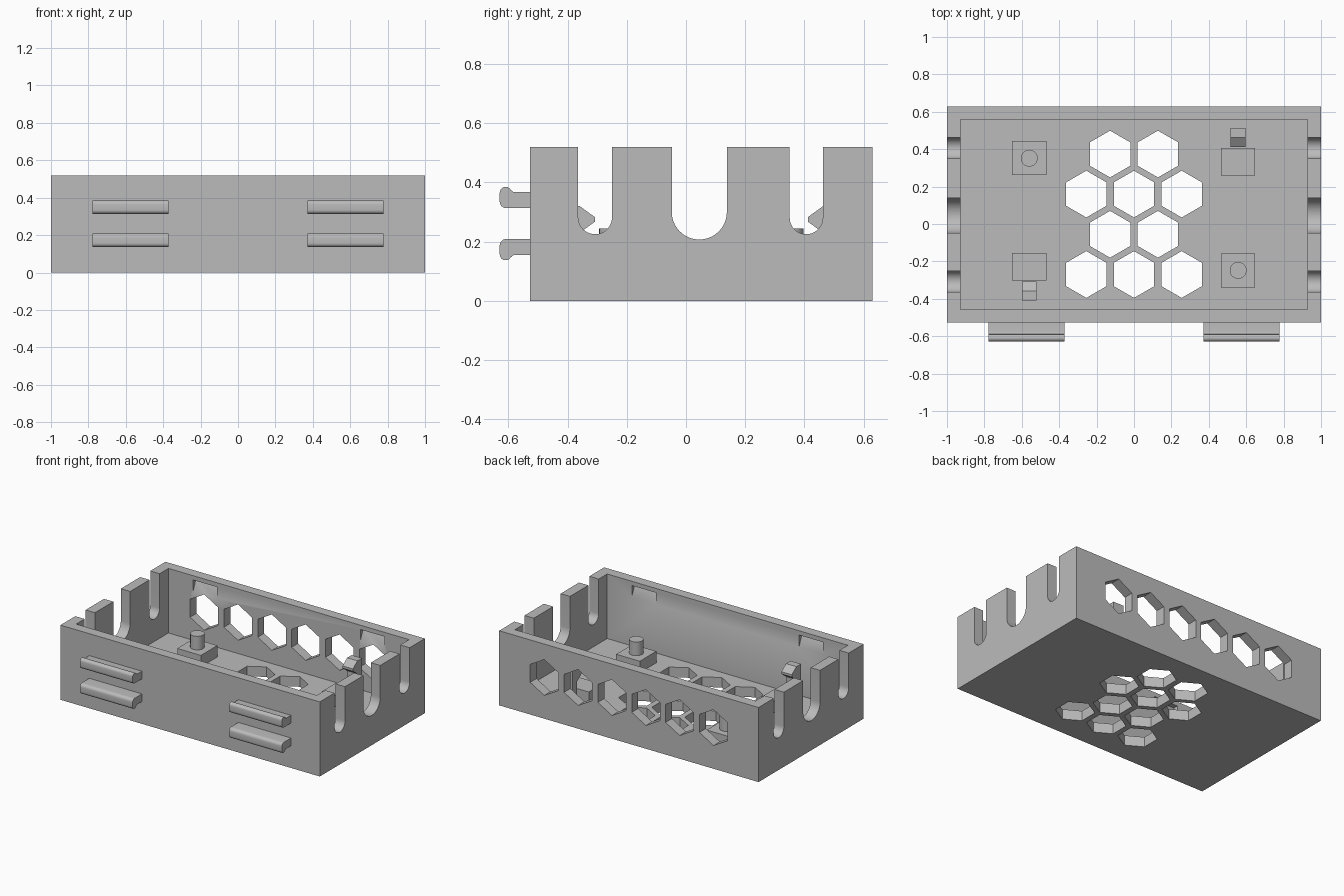
import bpy, bmesh, math
from mathutils import Vector

if "Cube" in bpy.data.objects:
    bpy.data.objects.remove(bpy.data.objects["Cube"])

grey = bpy.data.materials.new("plain_grey")
grey.diffuse_color = (0.5, 0.5, 0.5, 1)
grey.use_nodes = True
grey.node_tree.nodes["Principled BSDF"].inputs["Base Color"].default_value = grey.diffuse_color


def prism(name, pts, axis, lo, hi):
    """Extrude a closed 2D outline along an axis: 'x' uses (y,z), 'y' uses (x,z), 'z' uses (x,y)."""
    place = {"x": lambda p, t: (t, p[0], p[1]),
             "y": lambda p, t: (p[0], t, p[1]),
             "z": lambda p, t: (p[0], p[1], t)}[axis]
    bm = bmesh.new()
    face = bm.faces.new([bm.verts.new(place(p, lo)) for p in pts])
    top = bmesh.ops.extrude_face_region(bm, geom=[face])["geom"]
    shift = Vector(place((0, 0), hi - lo))
    bmesh.ops.translate(bm, vec=shift, verts=[g for g in top if isinstance(g, bmesh.types.BMVert)])
    bmesh.ops.recalc_face_normals(bm, faces=bm.faces[:])
    mesh = bpy.data.meshes.new(name)
    bm.to_mesh(mesh)
    bm.free()
    mesh.materials.append(grey)
    ob = bpy.data.objects.new(name, mesh)
    bpy.context.collection.objects.link(ob)
    return ob


def rect(x0, x1, y0, y1):
    return [(x0, y0), (x1, y0), (x1, y1), (x0, y1)]


def arc(cx, cy, r, a0, a1, n):
    return [(cx + r * math.cos(math.radians(a0 + (a1 - a0) * i / n)),
             cy + r * math.sin(math.radians(a0 + (a1 - a0) * i / n))) for i in range(n + 1)]


def hexagon(cx, cy):
    return arc(cx, cy, 0.125, 30, 330, 5)


def smooth(ob):
    bpy.ops.object.select_all(action="DESELECT")
    ob.select_set(True)
    bpy.context.view_layer.objects.active = ob
    bpy.ops.object.shade_smooth_by_angle(angle=math.radians(30))


def cut(ob, cutters):
    bpy.context.view_layer.objects.active = ob
    for c in cutters:
        mod = ob.modifiers.new("cut", "BOOLEAN")
        mod.operation, mod.solver, mod.object = "DIFFERENCE", "EXACT", c
        bpy.ops.object.modifier_apply(modifier=mod.name)
        bpy.data.objects.remove(c)


FLOOR, Y0, Y1 = 0.07, -0.527, 0.629
IN0, IN1 = -0.457, 0.559

# Open tray
tray = prism("tray", rect(-1, 1, Y0, Y1), "z", 0, 0.52)
cutters = [prism("cavity_cutter", rect(-0.928, 0.928, IN0, IN1), "z", FLOOR, 0.8)]

# Round-bottomed slots through both end walls
for y, r, low in ((-0.307, 0.057, 0.225), (0.045, 0.093, 0.207), (0.406, 0.056, 0.225)):
    outline = [(y + r, 0.8), (y - r, 0.8)] + arc(y, low + r, r, 180, 360, 20)
    cutters.append(prism("slot_cutter", outline, "x", -1.2, 1.2))

# Honeycomb vents in the floor and a row in the back wall
for y, xs in ((0.374, (-0.128, 0.128)), (0.16, (-0.255, 0, 0.255)),
              (-0.055, (-0.128, 0.128)), (-0.27, (-0.255, 0, 0.255))):
    cutters += [prism("vent_cutter", hexagon(x, y), "z", -0.1, 0.1) for x in xs]
for i in range(6):
    cutters.append(prism("back_vent_cutter", hexagon((i - 2.5) * 0.261, 0.287), "y", 0.5, 0.8))

# Wedge-shaped lid catches inside the long walls
for x in (-0.645, 0.645):
    for y, d in ((IN0, -1), (IN1, 1)):
        wedge = [(y - d * 0.01, 0.49), (y + d * 0.035, 0.49), (y, 0.41), (y - d * 0.01, 0.41)]
        cutters.append(prism("catch_cutter", wedge, "x", x - 0.093, x + 0.093))
cut(tray, cutters)
smooth(tray)

# Hooked rails on the front, lower ones mirrored in height
rail = ([(Y0 + 0.01, 0.313)] + arc(-0.607, 0.335, 0.022, 270, 180, 6)
        + arc(-0.609, 0.365, 0.02, 180, 20, 10)
        + arc(-0.578, 0.379, 0.012, 200, 270, 4) + [(Y0 + 0.01, 0.367)])
for x0, x1 in ((-0.778, -0.372), (0.372, 0.778)):
    smooth(prism("upper_rail", rail, "x", x0, x1))
    smooth(prism("lower_rail", [(y, 0.522 - z) for y, z in rail], "x", x0, x1))

# Board supports: pegged blocks and blocks with a snap clip, on opposite corners
BASE, TOP = FLOOR - 0.01, 0.15
for x, y in ((-0.56, 0.352), (0.557, -0.248)):
    prism("peg_block", rect(x - 0.091, x + 0.091, y - 0.091, y + 0.091), "z", BASE, TOP)
    smooth(prism("peg", arc(x, y, 0.045, 0, 348.75, 31), "z", TOP - 0.01, 0.245))

for x, y, d in ((0.557, 0.26, 1), (-0.56, -0.156, -1)):
    prism("clip_block", rect(x - 0.091, x + 0.091, *sorted((y, y + d * 0.145))), "z", BASE, TOP)
    hook = [(0.2, BASE), (0.253, BASE), (0.253, 0.32), (0.203, 0.32),
            (0.152, 0.283), (0.152, 0.267), (0.2, 0.232)]
    prism("snap_clip", [(y + d * a, z) for a, z in hook], "x", x - 0.04, x + 0.04)
